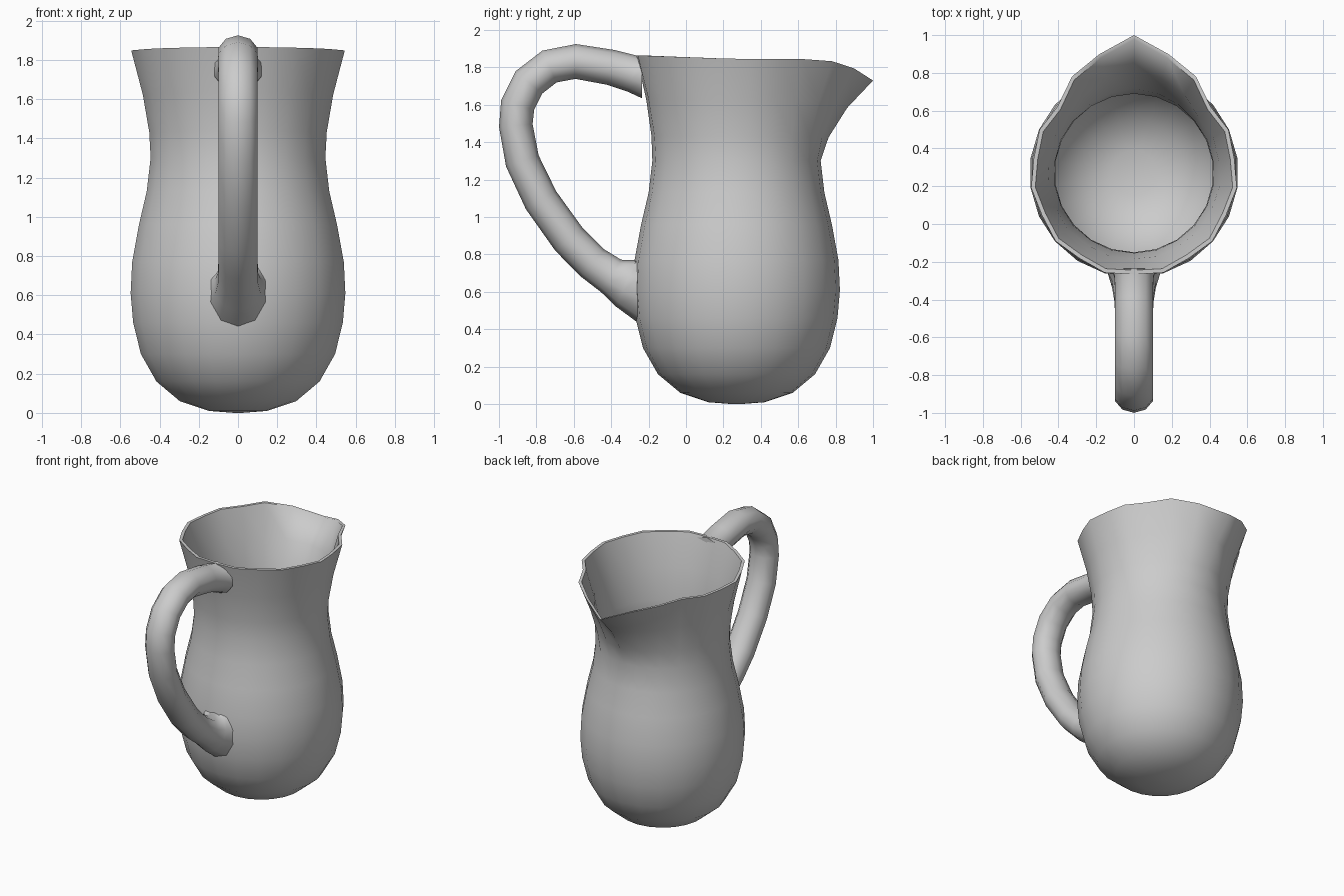
import bpy, bmesh, math
from mathutils import Vector

default = bpy.data.objects.get("Cube")
if default:
    bpy.data.objects.remove(default, do_unlink=True)

clay = bpy.data.materials.new("grey_clay")
clay.use_nodes = True
GREY = (0.6, 0.6, 0.6, 1)
clay.diffuse_color = GREY
clay.node_tree.nodes["Principled BSDF"].inputs["Base Color"].default_value = GREY


def loft(name, rings, angle):
    """Skin closed rings of points, cap both ends and shade smooth."""
    bm = bmesh.new()
    rows = [[bm.verts.new(p) for p in ring] for ring in rings]
    for low, high in zip(rows, rows[1:]):
        for i in range(len(low)):
            j = (i + 1) % len(low)
            bm.faces.new((low[i], low[j], high[j], high[i]))
    bm.faces.new(rows[0])
    bm.faces.new(rows[-1])
    bmesh.ops.recalc_face_normals(bm, faces=bm.faces)
    mesh = bpy.data.meshes.new(name)
    bm.to_mesh(mesh)
    bm.free()
    mesh.materials.append(clay)
    obj = bpy.data.objects.new(name, mesh)
    bpy.context.collection.objects.link(obj)
    bpy.ops.object.select_all(action="DESELECT")
    obj.select_set(True)
    bpy.context.view_layer.objects.active = obj
    bpy.ops.object.shade_smooth_by_angle(angle=math.radians(angle))
    return obj


# Jug body: outer wall up to the rim, then the inner wall down to the floor
SIDES = 22
AXIS_Y = 0.27
TOP = 1.845
outer = [(0.15, 0.01), (0.3, 0.06), (0.42, 0.16), (0.5, 0.3), (0.54, 0.46),
         (0.553, 0.61), (0.545, 0.77), (0.51, 0.96), (0.47, 1.13), (0.45, 1.3),
         (0.457, 1.43), (0.49, 1.62), (0.55, TOP)]
inner = [(0.528, TOP), (0.46, 1.62), (0.425, 1.4), (0.42, 1.3), (0.48, 0.96),
         (0.515, 0.61), (0.46, 0.3), (0.28, 0.1), (0.12, 0.05)]


def body_ring(radius, z):
    """Round ring, drawn forward and down into the spout near the rim."""
    lift = max(0, (z - 1.33) / (TOP - 1.33))
    ring = []
    for i in range(SIDES):
        a = math.tau * i / SIDES
        away = min(a, math.tau - a)
        pull = lift * max(0, 1 - away / math.radians(48))
        r = radius * (1 - 0.025 * lift * (i % 2)) + 0.18 * pull
        rise = 0.02 * lift * max(0, -math.cos(a)) - 0.115 * pull ** 2
        ring.append((r * math.sin(a), AXIS_Y + r * math.cos(a), z + rise))
    return ring


bottom = [(0.02, 0.0)]
loft("jug_body", [body_ring(r, z) for r, z in bottom + outer + inner], 60)

# Handle: path in the side plane as (y, z, half width, half thickness)
path = [(-0.235, 1.75, 0.125, 0.115), (-0.28, 1.765, 0.108, 0.1), (-0.4, 1.8, 0.105, 0.095),
        (-0.59, 1.832, 0.105, 0.093), (-0.73, 1.805, 0.105, 0.093),
        (-0.84, 1.72, 0.105, 0.093), (-0.9, 1.6, 0.105, 0.092),
        (-0.91, 1.49, 0.105, 0.09), (-0.875, 1.3, 0.105, 0.092),
        (-0.775, 1.09, 0.105, 0.094), (-0.625, 0.88, 0.105, 0.095),
        (-0.5, 0.755, 0.105, 0.096), (-0.4, 0.685, 0.108, 0.102),
        (-0.32, 0.645, 0.122, 0.135), (-0.25, 0.62, 0.15, 0.19)]
rings = []
for k, (y, z, wide, thick) in enumerate(path):
    before, after = path[max(k - 1, 0)], path[min(k + 1, len(path) - 1)]
    along = Vector((0, after[0] - before[0], after[1] - before[1])).normalized()
    if k == 0 or k == len(path) - 1:
        along = Vector((0, -1 if k == 0 else 1, 0))
    across = Vector((1, 0, 0)).cross(along)
    ring = []
    for i in range(10):
        a = math.tau * i / 10 + math.pi / 2
        ring.append(Vector((wide * math.cos(a), y, z)) + across * thick * math.sin(a))
    rings.append(ring)
loft("handle", rings, 60)
